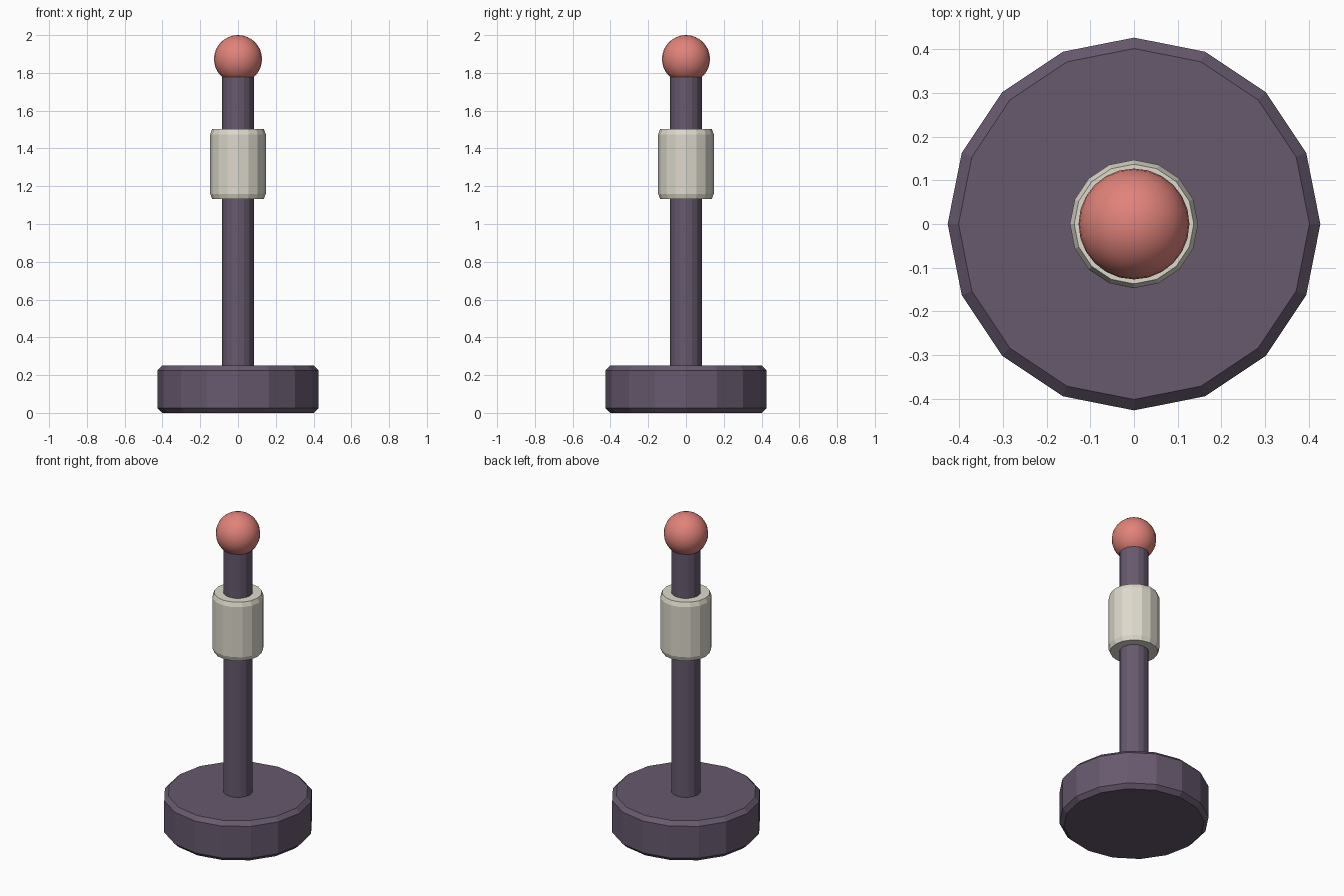
import bpy, bmesh, math

if "Cube" in bpy.data.objects:
    bpy.data.objects.remove(bpy.data.objects["Cube"])


def material(name, rgb):
    m = bpy.data.materials.new(name)
    m.diffuse_color = (*rgb, 1.0)
    m.use_nodes = True
    m.node_tree.nodes["Principled BSDF"].inputs["Base Color"].default_value = m.diffuse_color
    return m


PURPLE = material("dusty purple", (0.135, 0.100, 0.155))
CREAM = material("warm cream", (0.72, 0.69, 0.60))
CORAL = material("coral red", (0.75, 0.225, 0.195))


def lathe(name, profile, mat, sides=16):
    """Closed faceted solid of revolution from (radius, z) points, bottom to top."""
    bm = bmesh.new()
    rings = []
    for r, z in profile:
        rings.append([bm.verts.new((r * math.cos(2 * math.pi * i / sides),
                                    r * math.sin(2 * math.pi * i / sides), z))
                      for i in range(sides)])
    for low, high in zip(rings, rings[1:]):
        for i in range(sides):
            j = (i + 1) % sides
            bm.faces.new((low[i], low[j], high[j], high[i]))
    bm.faces.new(rings[0][::-1])
    bm.faces.new(rings[-1])
    mesh = bpy.data.meshes.new(name)
    bm.to_mesh(mesh)
    bm.free()
    mesh.materials.append(mat)
    obj = bpy.data.objects.new(name, mesh)
    bpy.context.collection.objects.link(obj)
    return obj


# Heavy round base with chamfered rims
lathe("base", [(0.402, 0.0), (0.427, 0.025), (0.427, 0.225), (0.402, 0.25)], PURPLE)

# Upright rod, sunk into the base and the ball
lathe("rod", [(0.084, 0.2), (0.084, 1.80)], PURPLE)

# Collar around the rod
lathe("collar", [(0.137, 1.133), (0.147, 1.16), (0.147, 1.475), (0.137, 1.502)], CREAM)

# Smooth ball on top
bpy.ops.mesh.primitive_uv_sphere_add(segments=24, ring_count=16, radius=0.127,
                                     location=(0, 0, 1.873))
ball = bpy.context.object
ball.name = "ball"
ball.data.materials.append(CORAL)
bpy.ops.object.shade_smooth()
